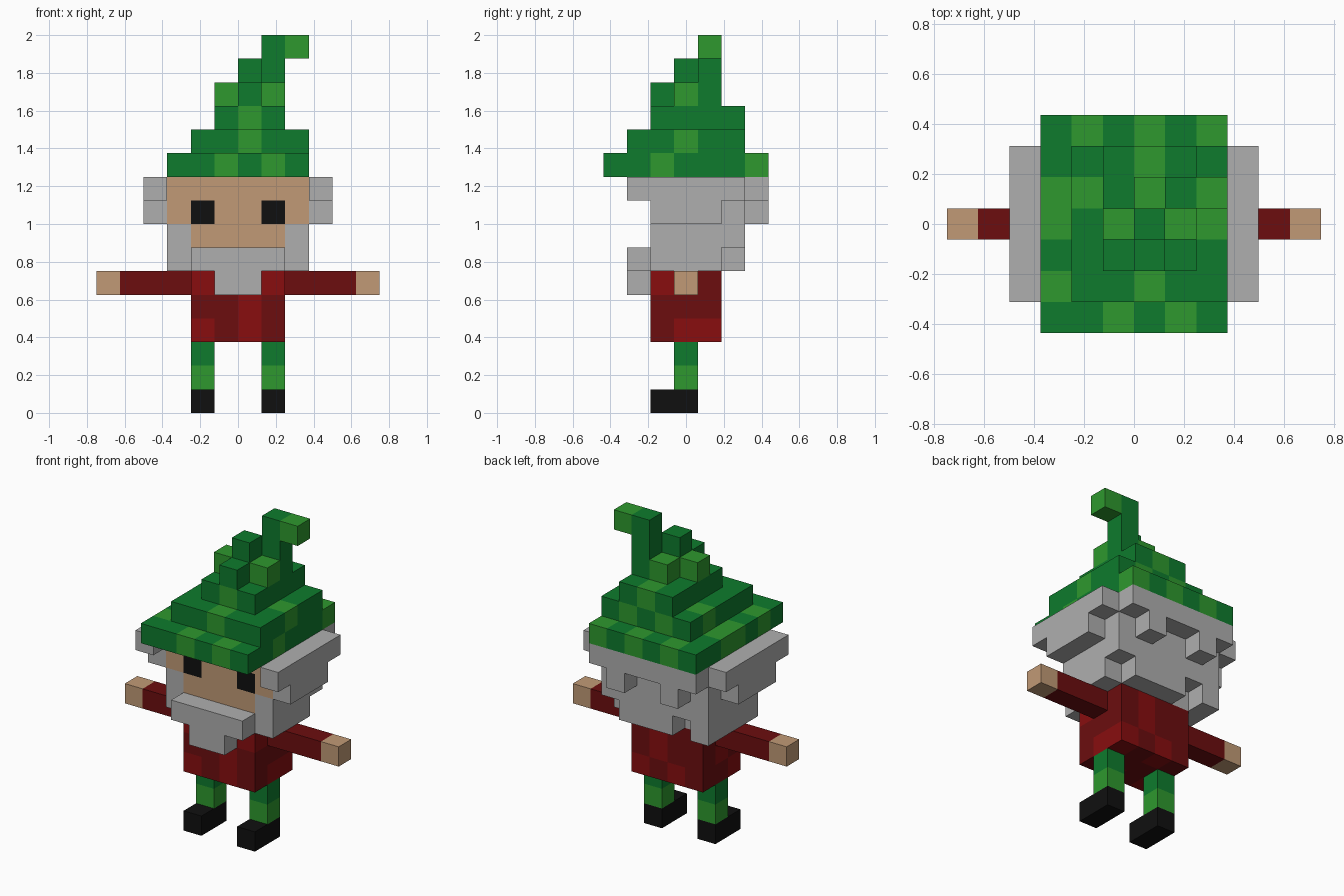
import bpy, bmesh
from mathutils import Vector

if "Cube" in bpy.data.objects:
    bpy.data.objects.remove(bpy.data.objects["Cube"])

U = 0.125  # edge of one cube


def srgb(r, g, b):
    lin = [c / 255 / 12.92 if c < 11 else ((c / 255 + 0.055) / 1.055) ** 2.4 for c in (r, g, b)]
    return (*lin, 1)


COLOURS = {
    "dark_green": (14, 123, 45), "light_green": (46, 152, 46),
    "dark_red": (108, 13, 15), "bright_red": (136, 13, 15),
    "grey": (175, 175, 175), "skin": (193, 154, 118), "black": (16, 16, 16),
}
MATS = {}
for name, rgb in COLOURS.items():
    MATS[name] = bpy.data.materials.new(name)
    MATS[name].diffuse_color = srgb(*rgb)

cells = {}  # (x, y, z) -> (part, colour)


def block(part, colour, x, y, z):
    """Fill inclusive cube ranges; y is counted from the centre row."""
    for i in range(x[0], x[1] + 1):
        for j in range(y[0], y[1] + 1):
            for k in range(z[0], z[1] + 1):
                cells[i, j, k] = (part, colour)


def tint(colour, *spots):
    for s in spots:
        cells[s] = (cells[s][0], colour)


def both(part, colour, x, y, z):
    """Fill a range and its mirror image across x = 0."""
    block(part, colour, x, y, z)
    block(part, colour, (-1 - x[1], -1 - x[0]), y, z)


# Shoes and striped legs
both("shoes", "black", (1, 1), (-1, 0), (0, 0))
both("legs", "light_green", (1, 1), (0, 0), (1, 1))
both("legs", "dark_green", (1, 1), (0, 0), (2, 2))

# Coat with brighter patches
block("coat", "dark_red", (-2, 1), (-1, 1), (3, 5))
tint("bright_red", (-2, -1, 5), (1, -1, 5), (-2, -1, 3), (0, -1, 3), (0, -1, 4),
     (1, 0, 3), (1, 1, 3), (0, 1, 4), (0, 1, 5), (-1, 1, 3), (-2, 0, 4))

# Arms and hands
both("arms", "dark_red", (2, 4), (0, 0), (5, 5))
both("hands", "skin", (5, 5), (0, 0), (5, 5))

# Head: grey hair mass with a skin face plane and eyes
block("hair", "grey", (-3, 2), (-1, 2), (6, 9))
block("face", "skin", (-3, 2), (-1, -1), (8, 9))
block("face", "skin", (-2, 1), (-1, -1), (7, 7))
both("eyes", "black", (1, 1), (-1, -1), (8, 8))

# Side hair and ragged back hair
both("hair", "grey", (3, 3), (-2, 2), (9, 9))
both("hair", "grey", (3, 3), (-1, 1), (8, 8))
block("hair", "grey", (-3, 2), (3, 3), (9, 9))
for i in (1, -2):
    block("hair", "grey", (i, i), (3, 3), (8, 8))
for i in (2, -2):
    del cells[i, 2, 6]

# Moustache and beard
block("beard", "grey", (-2, 1), (-2, -2), (6, 6))
block("beard", "grey", (-1, 0), (-2, -2), (5, 5))

# Stepped hat with a bent tip
for z, x, y in ((10, (-3, 2), (-3, 3)), (11, (-2, 2), (-2, 2)), (12, (-1, 1), (-1, 2)),
                (13, (0, 0), (-1, 1)), (13, (-1, 1), (0, 0)), (13, (1, 1), (1, 1)),
                (14, (0, 0), (0, 0)), (14, (1, 1), (1, 1)), (15, (1, 2), (1, 1))):
    block("hat", "dark_green", x, y, (z, z))
tint("light_green",
     (-1, -3, 10), (1, -3, 10), (2, -1, 10), (2, 3, 10), (0, 3, 10), (-2, 3, 10),
     (-3, 1, 10), (-3, 0, 10), (-3, -2, 10),
     (0, -2, 11), (2, 0, 11), (-2, 1, 11), (1, 2, 11), (-1, 2, 11),
     (0, -1, 12), (0, 2, 12),
     (1, 0, 13), (-1, 0, 13), (0, 1, 13), (2, 1, 15))

# Turn each part into a mesh, keeping only the exposed cube faces
AXES = [Vector(a) for a in ((1, 0, 0), (0, 1, 0), (0, 0, 1))]
for part in sorted({p for p, c in cells.values()}):
    mine = {k: c for k, (p, c) in cells.items() if p == part}
    palette = sorted(set(mine.values()))
    bm = bmesh.new()
    for key, colour in mine.items():
        centre = Vector((key[0] + 0.5, key[1], key[2] + 0.5))
        for a in range(3):
            for sign in (1, -1):
                n = AXES[a] * sign
                if tuple(int(key[t] + n[t]) for t in range(3)) in cells:
                    continue
                u, v = AXES[(a + 1) % 3] * sign, AXES[(a + 2) % 3]
                corners = [(centre + (n + u * p + v * q) / 2) * U
                           for p, q in ((-1, -1), (1, -1), (1, 1), (-1, 1))]
                face = bm.faces.new([bm.verts.new(c) for c in corners])
                face.material_index = palette.index(colour)
    bmesh.ops.remove_doubles(bm, verts=bm.verts, dist=0.001)
    mesh = bpy.data.meshes.new(part)
    bm.to_mesh(mesh)
    bm.free()
    for colour in palette:
        mesh.materials.append(MATS[colour])
    bpy.context.collection.objects.link(bpy.data.objects.new(part, mesh))

for m in bpy.data.materials:
    if m.users and not m.is_grease_pencil:
        m.use_nodes = True
        m.node_tree.nodes["Principled BSDF"].inputs["Base Color"].default_value = m.diffuse_color
